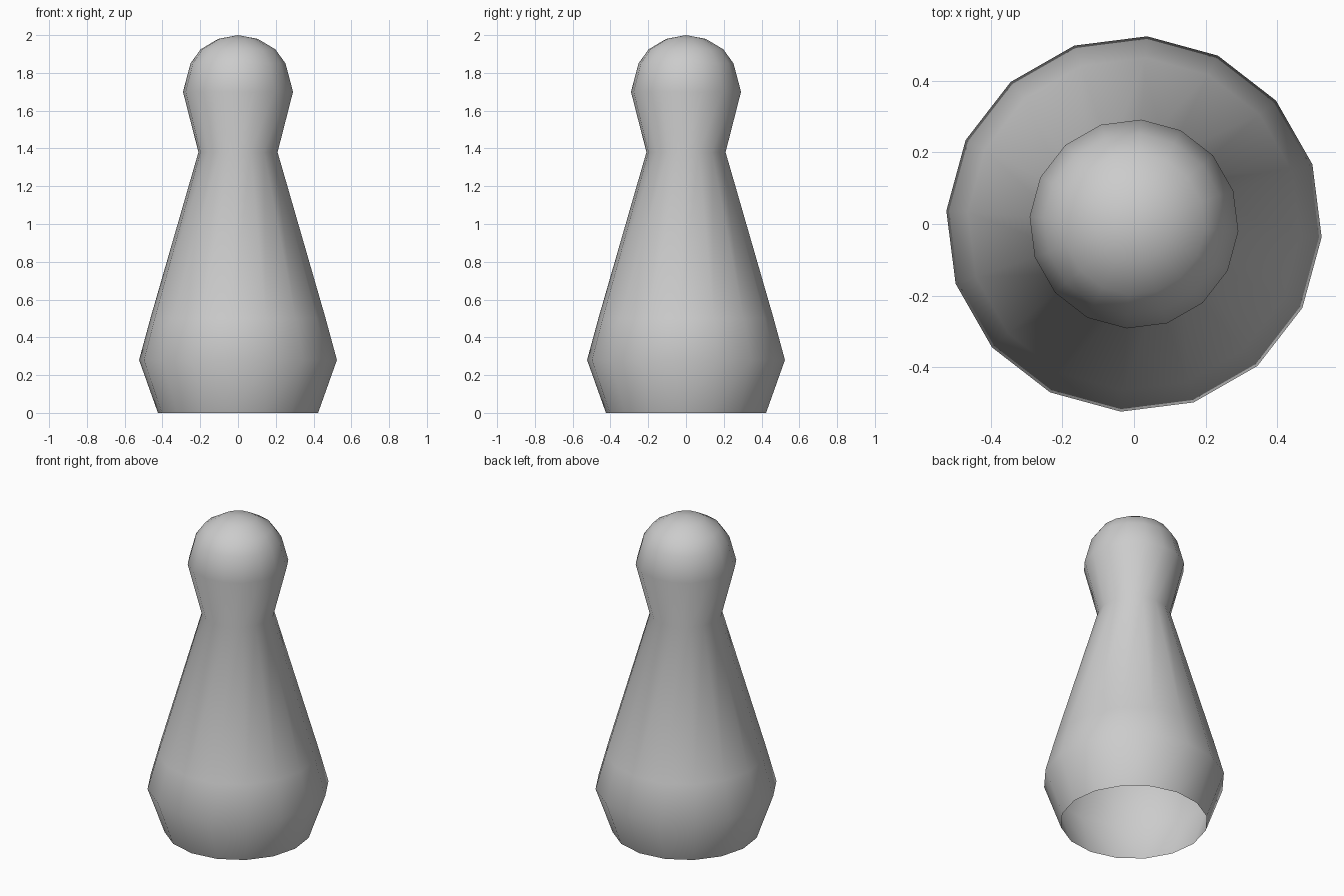
import bpy
import bmesh
import math
from mathutils import Matrix

if "Cube" in bpy.data.objects:
    bpy.data.objects.remove(bpy.data.objects["Cube"], do_unlink=True)

SIDES = 16

# Single matte grey
grey = bpy.data.materials.new("plain grey")
grey.use_nodes = True
colour = (0.6, 0.6, 0.6, 1)
grey.diffuse_color = colour
grey.node_tree.nodes["Principled BSDF"].inputs["Base Color"].default_value = colour

# Half outline as (radius, height): open base, belly, neck, rounded head
profile = [
    (0.425, 0), (0.525, 0.28), (0.465, 0.5), (0.21, 1.38),
    (0.292, 1.7), (0.252, 1.85), (0.198, 1.925), (0.105, 1.98), (0, 2),
]


def lathe(name, outline, material):
    """Turn the outline around the z axis into one smooth shell."""
    bm = bmesh.new()
    verts = [bm.verts.new((r, 0, z)) for r, z in outline]
    edges = [bm.edges.new(pair) for pair in zip(verts, verts[1:])]
    bmesh.ops.spin(bm, geom=verts + edges, cent=(0, 0, 0), axis=(0, 0, 1),
                   angle=math.tau, steps=SIDES, use_merge=False)
    bmesh.ops.remove_doubles(bm, verts=bm.verts[:], dist=0.001)
    bmesh.ops.recalc_face_normals(bm, faces=bm.faces[:])
    # An open shell may come out reversed: the head must face upward
    if max(bm.faces, key=lambda f: f.calc_center_median().z).normal.z < 0:
        bmesh.ops.reverse_faces(bm, faces=bm.faces[:])
    bm.transform(Matrix.Rotation(math.radians(-4), 4, "Z"))
    for face in bm.faces:
        face.smooth = True
    mesh = bpy.data.meshes.new(name)
    bm.to_mesh(mesh)
    bm.free()
    mesh.materials.append(material)
    obj = bpy.data.objects.new(name, mesh)
    bpy.context.collection.objects.link(obj)
    return obj


lathe("pawn_body_and_head", profile, grey)
